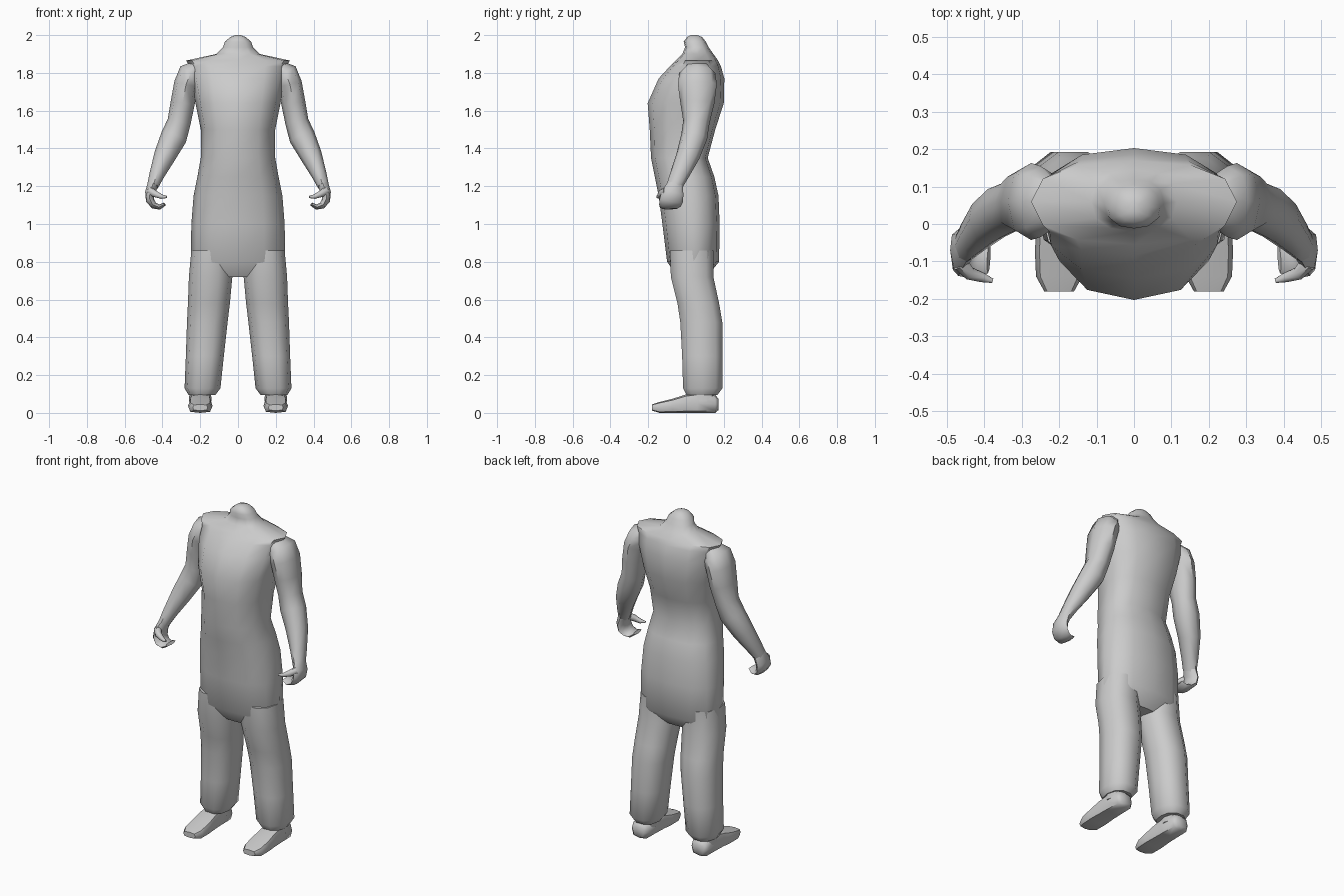
import bpy, bmesh, math
from mathutils import Vector

grey = bpy.data.materials.new("plain grey")
grey.diffuse_color = (0.6, 0.6, 0.6, 1)


def loft(name, rings, mirror=True, angle=50):
    """Skin a list of equal-length point rings and cap both ends."""
    bm = bmesh.new()
    loops = [[bm.verts.new(p) for p in ring] for ring in rings]
    n = len(loops[0])
    for a, b in zip(loops, loops[1:]):
        for i in range(n):
            j = (i + 1) % n
            bm.faces.new((a[i], a[j], b[j], b[i]))
    bm.faces.new(loops[0][::-1])
    bm.faces.new(loops[-1])
    bmesh.ops.recalc_face_normals(bm, faces=bm.faces)
    mesh = bpy.data.meshes.new(name)
    bm.to_mesh(mesh)
    bm.free()
    mesh.materials.append(grey)
    ob = bpy.data.objects.new(name, mesh)
    bpy.context.collection.objects.link(ob)
    bpy.context.view_layer.objects.active = ob
    ob.select_set(True)
    bpy.ops.object.shade_smooth_by_angle(angle=math.radians(angle))
    ob.select_set(False)
    if mirror:
        ob.modifiers.new("mirror", 'MIRROR').use_mirror_merge = False
    return ob


def unit(n, power=1.0):
    """Points of a unit circle; a power under 1 squares it off."""
    pts = []
    for i in range(n):
        t = 2 * math.pi * i / n
        c, s = math.cos(t), math.sin(t)
        pts.append((math.copysign(abs(c) ** power, c), math.copysign(abs(s) ** power, s)))
    return pts


def level_ring(z, x0, x1, front, back, mid=None, n=12, power=0.85):
    """Horizontal ring with separate front and back depth."""
    mid = (front + back) / 2 if mid is None else mid
    cx, rx = (x0 + x1) / 2, (x1 - x0) / 2
    return [(cx + rx * c, mid + s * ((back - mid) if s > 0 else (mid - front)), z)
            for c, s in unit(n, power)]


def tube(name, path, n=8, power=0.9):
    """Limb along a path of (x, y, z, side radius, front-back radius)."""
    pts = [Vector(p[:3]) for p in path]
    rings = []
    for i, p in enumerate(path):
        tan = (pts[min(i + 1, len(pts) - 1)] - pts[max(i - 1, 0)]).normalized()
        fwd = Vector((0, 1, 0))
        fwd = (fwd - tan * fwd.dot(tan)).normalized()
        side = fwd.cross(tan)
        rings.append([pts[i] + side * (p[3] * c) + fwd * (p[4] * s) for c, s in unit(n, power)])
    return loft(name, rings)


# Sleeveless tunic with neck: height, half width, front, widest depth, back
torso = [
    (0.72, 0.22, -0.045, 0.04, 0.11),
    (0.80, 0.25, -0.10, 0.04, 0.175),
    (1.00, 0.247, -0.125, 0.04, 0.178),
    (1.15, 0.235, -0.145, 0.03, 0.172),
    (1.25, 0.215, -0.165, 0.02, 0.15),
    (1.35, 0.197, -0.185, 0.00, 0.115),
    (1.50, 0.197, -0.192, 0.02, 0.155),
    (1.64, 0.225, -0.203, 0.03, 0.20),
    (1.77, 0.25, -0.145, 0.05, 0.203),
    (1.835, 0.255, -0.085, 0.06, 0.185),
    (1.865, 0.275, -0.055, 0.06, 0.17),
    (1.90, 0.115, -0.02, 0.06, 0.145),
    (1.935, 0.08, -0.005, 0.055, 0.12),
    (1.965, 0.07, -0.012, 0.045, 0.105),
    (1.99, 0.04, 0.005, 0.045, 0.085),
    (2.00, 0.015, 0.025, 0.045, 0.06),
]
loft("tunic_and_neck", [level_ring(z, -w, w, f, b, m) for z, w, f, m, b in torso], mirror=False)

# Trouser legs: height, inner x, outer x, front, back
legs = [
    (0.86, 0.03, 0.247, -0.09, 0.15),
    (0.72, 0.03, 0.260, -0.085, 0.15),
    (0.58, 0.043, 0.265, -0.05, 0.18),
    (0.48, 0.055, 0.270, -0.035, 0.197),
    (0.30, 0.075, 0.276, -0.025, 0.197),
    (0.13, 0.093, 0.283, -0.02, 0.197),
    (0.095, 0.12, 0.262, 0.0, 0.17),
]
loft("trouser_leg", [level_ring(z, a, b, f, k, n=10) for z, a, b, f, k in legs])

# Ankles
loft("ankle", [level_ring(z, 0.2 - r, 0.2 + r, 0.09 - r * 1.2, 0.09 + r * 1.1, n=8)
               for z, r in ((0.14, 0.055), (0.06, 0.06))])

# Shoes, heel to toe: y, half width, sole height, top height
shoes = [
    (0.172, 0.035, 0.015, 0.075),
    (0.155, 0.054, 0.0, 0.095),
    (0.06, 0.058, 0.0, 0.105),
    (0.0, 0.060, 0.0, 0.098),
    (-0.07, 0.065, 0.0, 0.075),
    (-0.14, 0.062, 0.0, 0.058),
    (-0.18, 0.040, 0.012, 0.045),
]
loft("shoe", [[(0.2 + w * c, y, (a + b) / 2 + (b - a) / 2 * s) for c, s in unit(8, 0.6)]
              for y, w, a, b in shoes])

# Bare arms, shoulder to wrist
tube("arm", [
    (0.215, 0.06, 1.835, 0.035, 0.06),
    (0.250, 0.06, 1.80, 0.065, 0.095),
    (0.275, 0.06, 1.74, 0.064, 0.103),
    (0.293, 0.06, 1.64, 0.064, 0.09),
    (0.312, 0.055, 1.54, 0.062, 0.07),
    (0.340, 0.043, 1.46, 0.070, 0.07),
    (0.388, 0.01, 1.36, 0.058, 0.062),
    (0.430, -0.035, 1.26, 0.040, 0.05),
    (0.452, -0.062, 1.20, 0.030, 0.042),
])

# Hands with fingers curled inward
tube("hand", [
    (0.448, -0.055, 1.215, 0.030, 0.040),
    (0.466, -0.070, 1.165, 0.026, 0.058),
    (0.466, -0.078, 1.125, 0.022, 0.062),
    (0.445, -0.085, 1.098, 0.018, 0.058),
    (0.415, -0.088, 1.090, 0.014, 0.052),
    (0.388, -0.090, 1.105, 0.009, 0.042),
])

# Thumbs
tube("thumb", [
    (0.465, -0.105, 1.175, 0.022, 0.022),
    (0.440, -0.132, 1.160, 0.018, 0.018),
    (0.405, -0.143, 1.145, 0.012, 0.013),
    (0.378, -0.152, 1.143, 0.006, 0.006),
])
